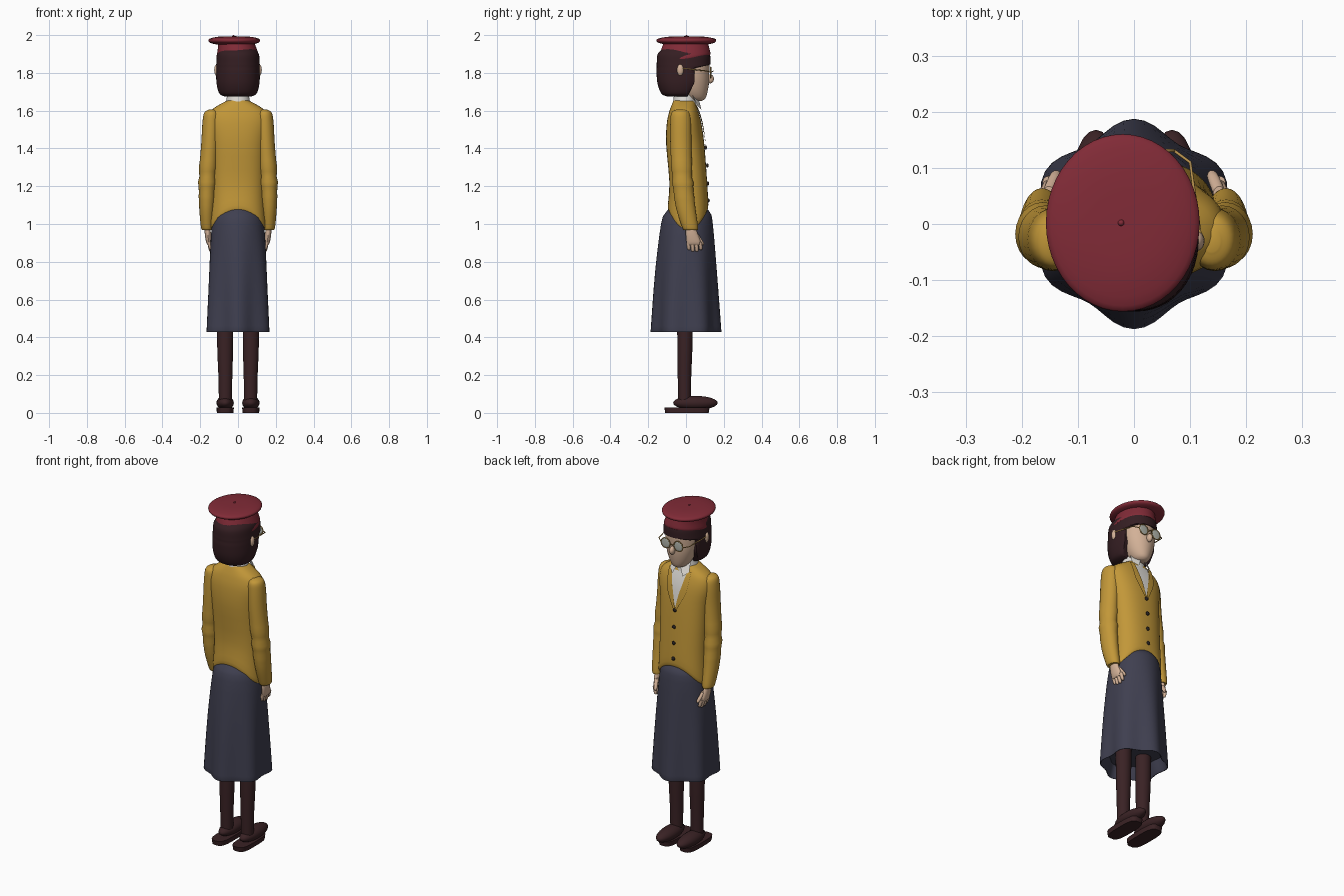
import bpy, bmesh, math
from mathutils import Vector

if "Cube" in bpy.data.objects:
    bpy.data.objects.remove(bpy.data.objects["Cube"])


def material(name, rgb):
    m = bpy.data.materials.new(name)
    m.use_nodes = True
    m.diffuse_color = (*rgb, 1)
    m.node_tree.nodes["Principled BSDF"].inputs["Base Color"].default_value = (*rgb, 1)
    return m


YELLOW = material("mustard wool", (.54, .31, .04))
NAVY = material("slate skirt", (.05, .05, .08))
RED = material("crimson felt", (.22, .024, .038))
HAIR = material("dark brown hair", (.035, .013, .016))
BROWN = material("brown leather", (.042, .016, .018))
SKIN = material("skin", (.65, .44, .31))
WHITE = material("white cotton", (.74, .72, .68))
GLASS = material("pale glass", (.45, .47, .42))
GOLD = material("brass wire", (.5, .3, .08))
BLACK = material("near black", (.02, .015, .015))


def finish(bm, name, mat, angle=45):
    bmesh.ops.recalc_face_normals(bm, faces=bm.faces)
    me = bpy.data.meshes.new(name)
    bm.to_mesh(me)
    bm.free()
    ob = bpy.data.objects.new(name, me)
    bpy.context.collection.objects.link(ob)
    me.materials.append(mat)
    bpy.ops.object.select_all(action='DESELECT')
    ob.select_set(True)
    bpy.context.view_layer.objects.active = ob
    bpy.ops.object.shade_smooth_by_angle(angle=math.radians(angle))
    return ob


def spline(rows, steps):
    """Catmull-Rom through rows of numbers."""
    out = []
    for i in range(len(rows) - 1):
        a, b = rows[max(i - 1, 0)], rows[i]
        c, d = rows[i + 1], rows[min(i + 2, len(rows) - 1)]
        for s in range(steps):
            t = s / steps
            out.append([.5 * (2 * q + (r - p) * t + (2 * p - 5 * q + 4 * r - u) * t * t
                              + (3 * q - p - 3 * r + u) * t ** 3)
                        for p, q, r, u in zip(a, b, c, d)])
    return out + [list(rows[-1])]


def loft(name, mat, rings, n=32, power=1, steps=3, tweak=None, angle=45):
    """Stack of level ovals, each (x, y, z, x radius, y radius)."""
    bm = bmesh.new()
    loops = []
    for x, y, z, rx, ry in spline(rings, steps):
        loop = []
        for k in range(n):
            a = math.tau * k / n
            c, s = math.cos(a), math.sin(a)
            v = Vector((x + rx * math.copysign(abs(c) ** power, c),
                        y + ry * math.copysign(abs(s) ** power, s), z))
            loop.append(bm.verts.new(tweak(v, a) if tweak else v))
        loops.append(loop)
    for lo, hi in zip(loops, loops[1:]):
        for k in range(n):
            bm.faces.new((lo[k], lo[k - 1], hi[k - 1], hi[k]))
    bm.faces.new(loops[0])
    bm.faces.new(loops[-1])
    return finish(bm, name, mat, angle)


def ball(name, mat, at, size, seg=16):
    bm = bmesh.new()
    bmesh.ops.create_uvsphere(bm, u_segments=seg, v_segments=seg // 2, radius=1)
    bmesh.ops.scale(bm, vec=size, verts=bm.verts)
    bmesh.ops.translate(bm, vec=at, verts=bm.verts)
    return finish(bm, name, mat, 80)


def wire(name, mat, pts, r, cyclic=False):
    cu = bpy.data.curves.new(name, 'CURVE')
    cu.dimensions = '3D'
    cu.bevel_depth, cu.bevel_resolution, cu.use_fill_caps = r, 2, True
    sp = cu.splines.new('POLY')
    sp.points.add(len(pts) - 1)
    for p, co in zip(sp.points, pts):
        p.co = (*co, 1)
    sp.use_cyclic_u = cyclic
    cu.materials.append(mat)
    ob = bpy.data.objects.new(name, cu)
    bpy.context.collection.objects.link(ob)
    return ob


def chest_patch(name, mat, rows, offset, target):
    """Strip of (z, x from, x to) rows laid onto the front of the torso."""
    bm = bmesh.new()
    grid = [[bm.verts.new((a + (b - a) * k / 6, .3, z)) for k in range(7)]
            for z, a, b in spline(rows, 4)]
    for lo, hi in zip(grid, grid[1:]):
        for k in range(6):
            bm.faces.new((lo[k], lo[k + 1], hi[k + 1], hi[k]))
    ob = finish(bm, name, mat)
    sw = ob.modifiers.new("lay on torso", 'SHRINKWRAP')
    sw.target, sw.offset = target, offset
    sw.wrap_method, sw.wrap_mode = 'PROJECT', 'ABOVE_SURFACE'
    sw.use_project_y, sw.use_negative_direction, sw.use_positive_direction = True, True, False
    return ob


# Skirt with soft folds that grow towards the hem
def fold(v, a):
    w = .012 * max(0, 1 - v.z) / .57 * math.cos(6 * (a - math.pi / 2))
    return v + Vector((math.cos(a), math.sin(a), 0)) * w


loft("skirt", NAVY, [(0, 0, .5, .14, .15), (0, 0, .435, .162, .168), (0, 0, .432, .17, .174),
                     (0, 0, .46, .17, .174), (0, 0, .75, .157, .158), (0, .005, 1, .138, .137),
                     (0, .01, 1.06, .115, .118), (0, .01, 1.09, .08, .09)], n=60, tweak=fold)


# Cardigan body with a hem that dips at the sides
def hem(v, a):
    v.z -= .1 * math.cos(a) ** 2 * max(0, min(1, (1.3 - v.z) / .2))
    return v


torso = loft("cardigan_body", YELLOW, [
    (0, .01, 1.075, .143, .103), (0, .011, 1.1, .147, .107), (0, .012, 1.22, .14, .1),
    (0, -.004, 1.42, .148, .101), (0, -.01, 1.53, .163, .092), (0, -.012, 1.59, .152, .078),
    (0, -.012, 1.625, .11, .066), (0, -.01, 1.655, .055, .055)], n=48, power=.85, tweak=hem)

# Shirt front, lapels, collar and buttons
chest_patch("shirt_front", WHITE, [(1.42, -.002, .002), (1.52, -.028, .028),
                                   (1.62, -.05, .05)], .003, torso)
for s, side in ((1, "left"), (-1, "right")):
    chest_patch(side + "_lapel", YELLOW, [(1.4, -.002 * s, .006 * s), (1.5, .018 * s, .055 * s),
                                          (1.55, .032 * s, .066 * s), (1.625, .048 * s, .07 * s)],
                .008, torso)
    bm = bmesh.new()
    bm.faces.new([bm.verts.new(p) for p in ((.006 * s, .066, 1.665), (.055 * s, .035, 1.68),
                                            (.062 * s, .058, 1.63), (.034 * s, .082, 1.605))])
    finish(bm, side + "_collar_point", WHITE)
loft("shirt_collar", WHITE, [(0, -.008, 1.62, .07, .064), (0, -.008, 1.65, .063, .06),
                             (0, -.008, 1.69, .056, .054)])
for i, z in enumerate((1.405, 1.31, 1.215, 1.125)):
    y = (.104, .113, .116, .119)[i]
    ball(f"button_{i + 1}", BLACK, (0, y, z), (.011, .007, .011), 12)

# Neck and face
loft("neck", SKIN, [(0, -.005, 1.62, .045, .045), (0, 0, 1.74, .045, .045)])
loft("face", SKIN, [(0, .055, 1.652, .022, .03), (0, .05, 1.665, .043, .053),
                    (0, .04, 1.7, .066, .074), (0, .035, 1.75, .083, .087),
                    (0, .03, 1.8, .092, .093), (0, .03, 1.86, .09, .094),
                    (0, .02, 1.9, .08, .08)])
ball("nose", SKIN, (0, .128, 1.768), (.015, .02, .024))
ball("mouth", BLACK, (0, .108, 1.71), (.02, .007, .004))


# Bobbed hair, drawn back from the face below the fringe
def bob(v, a):
    limit = .045 + .09 * max(0, min(1, (v.z - 1.825) / .02))
    limit -= max(0, 1.75 - v.z) * .5
    v.y = min(v.y, limit)
    return v


loft("hair", HAIR, [(0, -.03, 1.675, .07, .07), (0, -.03, 1.69, .098, .1),
                    (0, -.025, 1.74, .113, .125), (0, -.018, 1.8, .116, .138),
                    (0, -.014, 1.83, .116, .141), (0, -.013, 1.85, .115, .142),
                    (0, -.012, 1.9, .11, .138), (0, -.01, 1.93, .09, .11)],
     n=48, power=.92, steps=5, tweak=bob)


# Beret: sloping band, flat crown and stalk
def slope(v, a):
    v.z += .17 * v.y * max(0, (1.96 - v.z) / .09)
    return v


loft("beret_band", RED, [(0, -.008, 1.875, .108, .13), (0, -.008, 1.88, .115, .138),
                         (-.003, -.006, 1.92, .105, .13), (-.01, 0, 1.965, .094, .115)],
     n=48, tweak=slope)
loft("beret_crown", RED, [(-.02, .002, 1.95, .09, .105), (-.02, .002, 1.958, .125, .145),
                          (-.02, .002, 1.97, .137, .158), (-.02, .002, 1.982, .128, .148),
                          (-.02, .002, 1.992, .08, .09), (-.02, .002, 1.994, .01, .01)], n=48)
ball("beret_stalk", RED, (-.023, .002, 1.994), (.006, .006, .006), 10)

# Glasses
RIM, EYE_Z, EYE_Y = .029, 1.803, .131
for s, side in ((1, "left"), (-1, "right")):
    ring = [(s * .042 + RIM * math.cos(math.tau * k / 24), EYE_Y,
             EYE_Z + RIM * math.sin(math.tau * k / 24)) for k in range(24)]
    wire(side + "_rim", GOLD, ring, .0028, True)
    ball(side + "_lens", GLASS, (s * .042, EYE_Y, EYE_Z), (RIM, .003, RIM))
    wire(side + "_temple", GOLD, [(s * .071, EYE_Y, EYE_Z), (s * .1, .11, 1.81),
                                  (s * .118, -.02, 1.825)], .0028)
    ball(side + "_ear", SKIN, (s * .112, -.03, 1.815), (.014, .018, .031))
wire("bridge", GOLD, [(-.013, EYE_Y, EYE_Z), (0, EYE_Y + .012, EYE_Z + .006),
                      (.013, EYE_Y, EYE_Z)], .0028)


# Sleeve creases at the elbow
def crease(v, a):
    w = math.exp(-((v.z - 1.24) / .07) ** 2) * .004 * math.sin(v.z * 160)
    return v + Vector((math.cos(a), math.sin(a), 0)) * w


# Arms, hands, legs and shoes
for s, side in ((1, "left"), (-1, "right")):
    loft(side + "_sleeve", YELLOW, [
        (s * .138, -.03, 1.606, .015, .02), (s * .14, -.03, 1.59, .038, .046),
        (s * .142, -.028, 1.54, .046, .055), (s * .148, -.027, 1.42, .047, .056),
        (s * .161, -.02, 1.25, .047, .054), (s * .165, -.004, 1.1, .041, .052),
        (s * .164, .02, .99, .033, .043), (s * .163, .025, .968, .027, .037)],
        n=24, steps=6, tweak=crease)
    loft(side + "_palm", SKIN, [(s * .161, .025, .99, .016, .025), (s * .16, .03, .95, .016, .032),
                                (s * .155, .04, .905, .014, .038), (s * .152, .042, .89, .01, .036)],
         n=16)
    for k in range(4):
        y = .012 + .021 * k
        tip = .862 - .01 * math.sin(k * 1.05)
        loft(f"{side}_finger_{k + 1}", SKIN, [
            (s * .142, y + .004, tip, .004, .004), (s * .145, y + .003, tip + .008, .009, .009),
            (s * .153, y, .905, .01, .0105)], n=10)
    loft(side + "_thumb", SKIN, [(s * .138, .087, .888, .004, .004), (s * .14, .085, .9, .01, .01),
                                 (s * .152, .055, .945, .011, .012)], n=10)
    loft(side + "_leg", BROWN, [(s * .067, -.008, .05, .034, .033), (s * .067, -.008, .2, .037, .036),
                                (s * .068, -.006, .35, .042, .04), (s * .068, -.005, .6, .043, .042)],
         n=24)
    loft(side + "_sole", BROWN, [(s * .068, .005, 0, .044, .115), (s * .068, .005, .028, .046, .12)],
         power=.6, steps=1)
    ball(side + "_shoe", BROWN, (s * .068, .05, .053), (.046, .118, .037), 24)
